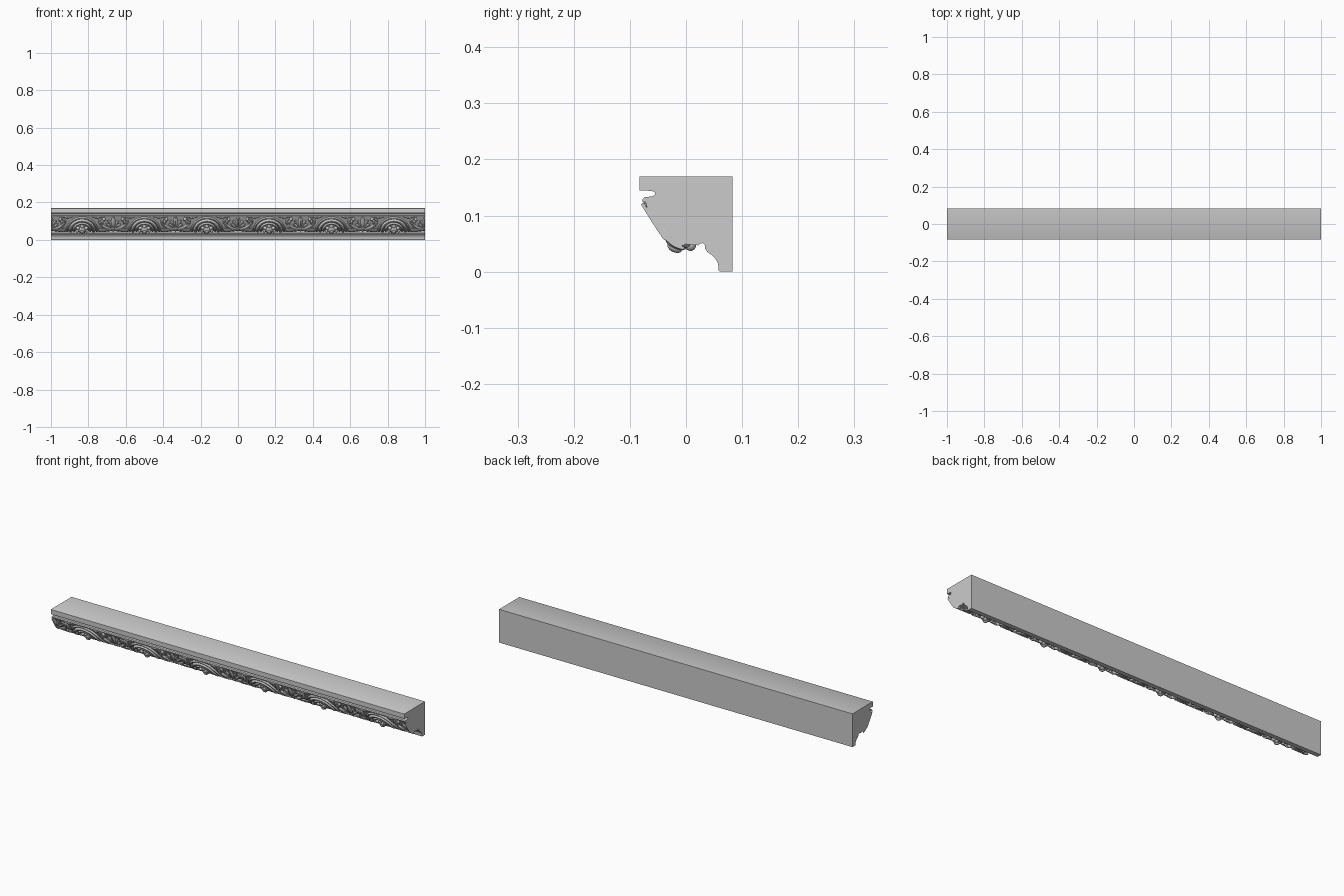
import bpy, bmesh, math
from mathutils import Vector

if "Cube" in bpy.data.objects:
    bpy.data.objects.remove(bpy.data.objects["Cube"])

PITCH = 1 / 3          # spacing of the repeated ornament
HALF = PITCH / 2


def spline(pts, n):
    """Smooth Catmull-Rom path through 2D points."""
    p = [Vector(q) for q in pts]
    p = [2 * p[0] - p[1]] + p + [2 * p[-1] - p[-2]]
    out = []
    segs = len(p) - 3
    for i in range(n + 1):
        f = min(i / n * segs, segs - 1e-6)
        k = int(f)
        t = f - k
        a, b, c, d = p[k:k + 4]
        out.append(0.5 * (2 * b + (c - a) * t + (2 * a - 5 * b + 4 * c - d) * t * t
                          + (3 * b - a - 3 * c + d) * t ** 3))
    return out


# rounded bed that carries the ornament, bottom to top, as (y, z)
BED = spline([(0.022, 0.047), (0, 0.049), (-0.018, 0.055), (-0.035, 0.071),
              (-0.048, 0.090), (-0.060, 0.109), (-0.070, 0.125)], 30)
LEN = [0.0]
for a, b in zip(BED, BED[1:]):
    LEN.append(LEN[-1] + (b - a).length)


def on_bed(x, s, h):
    """Place a point at distance s up the bed and height h above it."""
    k = 0
    while k < len(LEN) - 2 and LEN[k + 1] < s:
        k += 1
    t = (BED[k + 1] - BED[k]).normalized()
    q = BED[k] + t * (s - LEN[k])
    return (x, q.x - t.y * h, q.y + t.x * h)


def make(name, bm, angle=40):
    bmesh.ops.recalc_face_normals(bm, faces=bm.faces)
    me = bpy.data.meshes.new(name)
    bm.to_mesh(me)
    bm.free()
    ob = bpy.data.objects.new(name, me)
    bpy.context.collection.objects.link(ob)
    bpy.context.view_layer.objects.active = ob
    ob.select_set(True)
    bpy.ops.object.shade_smooth_by_angle(angle=math.radians(angle))
    ob.select_set(False)
    return ob


def sweep(bm, path, width, height, lift=0.0, sides=10):
    """Carved strand: elliptical section along a path, laid on the bed."""
    n = len(path) - 1
    rings = []
    for i, p in enumerate(path):
        t = (path[min(i + 1, n)] - path[max(i - 1, 0)]).normalized()
        w, f = width(i / n), height(i / n)
        ring = []
        for j in range(sides):
            a = math.tau * j / sides
            c = math.cos(a) * w
            ring.append(bm.verts.new(on_bed(p.x - t.y * c, p.y + t.x * c,
                                            lift + math.sin(a) * f)))
        rings.append(ring)
    for r, q in zip(rings, rings[1:]):
        for j in range(sides):
            k = (j + 1) % sides
            bm.faces.new((r[j], r[k], q[k], q[j]))
    bm.faces.new(rings[0])
    bm.faces.new(rings[-1])


def leaf(bm, pts, w, h, lift=0.0, n=14):
    """Leaf that swells in the middle, with a fine raised midrib."""
    path = spline(pts, n)
    swell = lambda t: 0.12 + 0.88 * math.sin(math.pi * min(1, t * 0.9 + 0.08)) ** 0.8
    sweep(bm, path, lambda t: w * swell(t), lambda t: h * swell(t), lift)
    sweep(bm, path, lambda t: w * 0.2 * swell(t), lambda t: h * 0.35,
          lift + h * 0.85, 6)


def dome(bm, x, s, r, h, lift=0.0):
    """Rounded boss on the bed."""
    g = bmesh.ops.create_uvsphere(bm, u_segments=20, v_segments=10, radius=1)
    for v in g["verts"]:
        v.co = on_bed(x + v.co.x * r, s + v.co.y * r, lift + v.co.z * h)


def repeat(name, bm):
    """Trim to half a repeat, mirror it and run it along the moulding."""
    for x, sgn in ((0, -1), (HALF, 1)):
        g = bmesh.ops.bisect_plane(bm, geom=bm.verts[:] + bm.edges[:] + bm.faces[:],
                                   plane_co=(x, 0, 0), plane_no=(sgn, 0, 0),
                                   clear_outer=True)
        if sgn > 0:
            bmesh.ops.holes_fill(
                bm, edges=[e for e in g["geom_cut"] if isinstance(e, bmesh.types.BMEdge)])
    ob = make(name, bm)
    ob.modifiers.new("mirror", "MIRROR")
    ar = ob.modifiers.new("run", "ARRAY")
    ar.count = 6
    ar.use_relative_offset = False
    ar.use_constant_offset = True
    ar.constant_offset_displace = (PITCH, 0, 0)
    for v in ob.data.vertices:
        v.co.x -= 0.0
    ob.location.x = -1 + HALF


# moulding body: fascia, undercut groove, bead, bed, lower bead and cove
lower = spline([(0.058, 0.008), (0.056, 0.017), (0.049, 0.027), (0.038, 0.035)], 9)
profile = [(0.083, 0.17), (0.083, 0), (0.060, 0), (0.058, 0.003)]
profile += [tuple(p) for p in lower]
profile += [(0.034, 0.041), (0.034, 0.047), (0.030, 0.051), (0.025, 0.050)]
profile += [tuple(p) for p in BED]
profile += [(-0.077, 0.124), (-0.078, 0.129), (-0.074, 0.133), (-0.060, 0.134),
            (-0.055, 0.138), (-0.056, 0.142), (-0.062, 0.144),
            (-0.083, 0.145), (-0.083, 0.169), (-0.081, 0.17)]
bm = bmesh.new()
ends = [[bm.verts.new((x, y, z)) for y, z in profile] for x in (-1, 1)]
for j in range(len(profile)):
    k = (j + 1) % len(profile)
    bm.faces.new((ends[0][j], ends[0][k], ends[1][k], ends[1][j]))
bm.faces.new(ends[0])
bm.faces.new(ends[1])
make("moulding_body", bm, 35)

# concentric arches round a boss
bm = bmesh.new()
C = 0.042
for r, w, h in ((0.079, 0.006, 0.007), (0.062, 0.009, 0.011), (0.044, 0.006, 0.009)):
    arc = [Vector((r * math.cos(a), C + r * math.sin(a)))
           for a in (math.radians(-12 + 204 * i / 36) for i in range(37))]
    sweep(bm, arc, lambda t: w, lambda t: h, 0.001)
repeat("shell_arches", bm)

# boss with small petals round it
bm = bmesh.new()
dome(bm, 0, C - 0.002, 0.023, 0.015)
dome(bm, 0, C - 0.004, 0.011, 0.008, 0.012)
for i in range(-1, 4):
    a = math.radians(-20 + 55 * i)
    dome(bm, 0.027 * math.cos(a), C - 0.002 + 0.027 * math.sin(a), 0.010, 0.011)
repeat("arch_boss", bm)

# upright palmette between the arches
bm = bmesh.new()
F = HALF
leaf(bm, [(F, 0.055), (F, 0.09), (F, 0.130)], 0.013, 0.010)
leaf(bm, [(F, 0.062), (F - 0.016, 0.085), (F - 0.029, 0.107)], 0.009, 0.008)
leaf(bm, [(F, 0.06), (F - 0.022, 0.070), (F - 0.040, 0.086)], 0.008, 0.007)
leaf(bm, [(F, 0.062), (F, 0.045), (F, 0.024)], 0.010, 0.009)
leaf(bm, [(F, 0.057), (F - 0.016, 0.043), (F - 0.030, 0.030)], 0.008, 0.008)
dome(bm, F, 0.060, 0.010, 0.013)
repeat("palmette", bm)

# curling leaves that sweep from the palmette to the arches
bm = bmesh.new()
leaf(bm, [(F - 0.010, 0.050), (F - 0.040, 0.058), (F - 0.067, 0.082),
          (F - 0.072, 0.106), (F - 0.055, 0.120)], 0.009, 0.009)
leaf(bm, [(F - 0.060, 0.078), (F - 0.058, 0.098), (F - 0.040, 0.110)], 0.008, 0.008)
leaf(bm, [(0.050, 0.130), (0.075, 0.124), (0.100, 0.128), (0.122, 0.123)], 0.006, 0.007)
leaf(bm, [(F - 0.022, 0.052), (F - 0.050, 0.040), (F - 0.080, 0.042)], 0.010, 0.009)
leaf(bm, [(F - 0.030, 0.034), (F - 0.056, 0.022), (F - 0.085, 0.026)], 0.008, 0.006)
dome(bm, F - 0.050, 0.112, 0.008, 0.010)
repeat("acanthus_leaves", bm)
